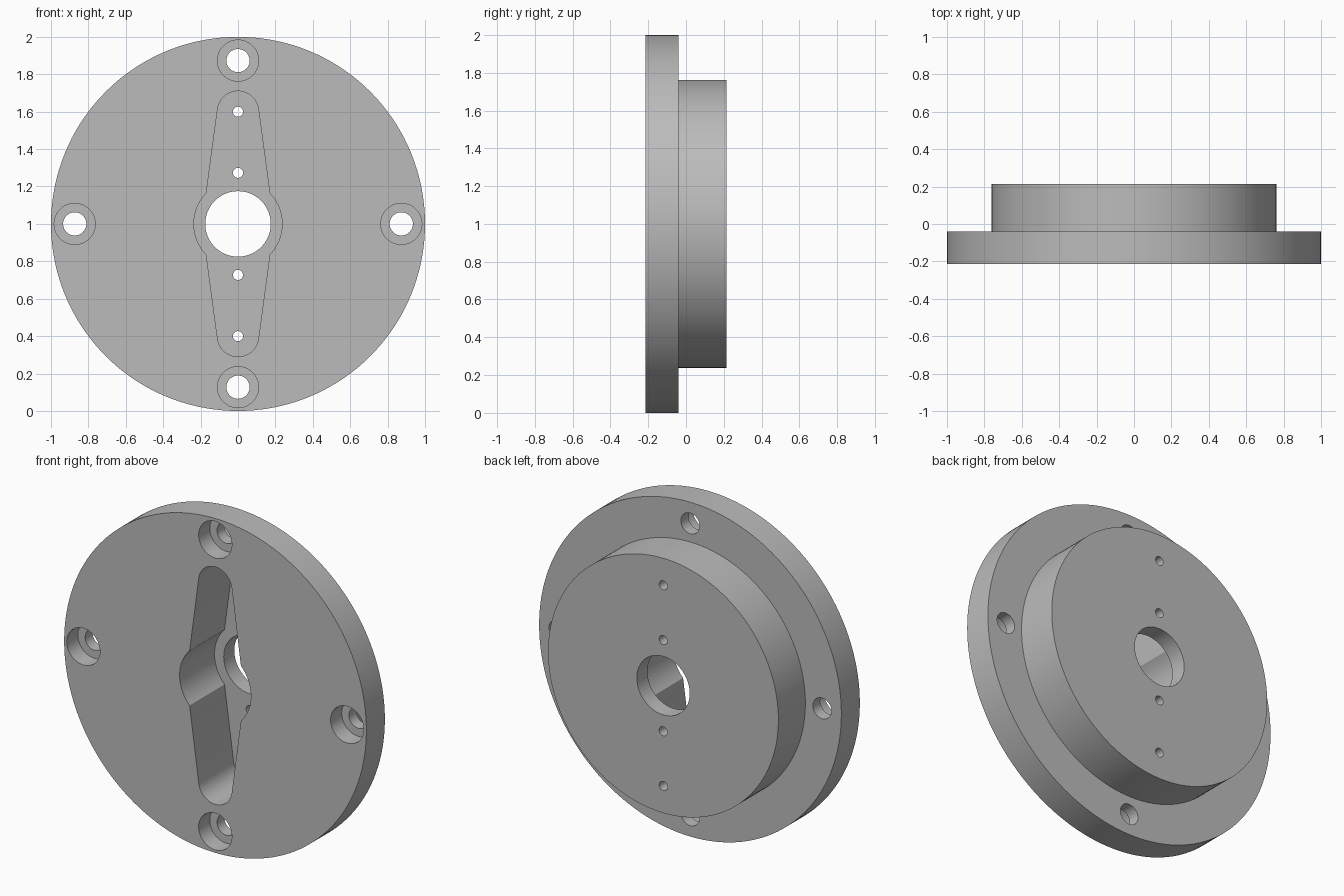
import bpy
import bmesh
from math import sin, cos, pi, radians

if "Cube" in bpy.data.objects:
    bpy.data.objects.remove(bpy.data.objects["Cube"], do_unlink=True)

FRONT, STEP, BACK = -0.215, -0.04, 0.215
FLOOR = 0.115          # bottom of the arm pocket
BORE_FLOOR = -0.11     # bottom of the screw counterbores

metal = bpy.data.materials.new("grey metal")
metal.use_nodes = True
GREY = (0.5, 0.5, 0.5, 1)
metal.diffuse_color = GREY
metal.node_tree.nodes["Principled BSDF"].inputs["Base Color"].default_value = GREY


def arc(x, z, r, start=0, end=2 * pi, n=48):
    """Points along an arc; a full circle leaves out the repeated end point."""
    full = end - start > 2 * pi - 0.001
    steps = n if full else n - 1
    return [(x + r * cos(start + (end - start) * i / steps),
             z + r * sin(start + (end - start) * i / steps)) for i in range(n)]


def stack(name, sections):
    """Solid through matching (outline, y) sections, capped at both ends."""
    bm = bmesh.new()
    rings = [[bm.verts.new((x, y, z)) for x, z in pts] for pts, y in sections]
    for a, b in zip(rings, rings[1:]):
        for i in range(len(a)):
            j = (i + 1) % len(a)
            bm.faces.new((a[i], a[j], b[j], b[i]))
    bm.faces.new(rings[0][::-1])
    bm.faces.new(rings[-1])
    bmesh.ops.recalc_face_normals(bm, faces=bm.faces[:])
    mesh = bpy.data.meshes.new(name)
    bm.to_mesh(mesh)
    bm.free()
    obj = bpy.data.objects.new(name, mesh)
    bpy.context.collection.objects.link(obj)
    mesh.materials.append(metal)
    return obj


def cut(body, outline, y0, y1):
    """Cut a prism with the given front outline out of the body."""
    cutter = stack("cutter", [(outline, y0), (outline, y1)])
    cutter.hide_render = True
    mod = body.modifiers.new("cut", "BOOLEAN")
    mod.operation, mod.solver, mod.object = "DIFFERENCE", "EXACT", cutter
    bpy.context.view_layer.objects.active = body
    bpy.ops.object.modifier_apply(modifier=mod.name)
    bpy.data.objects.remove(cutter, do_unlink=True)


# Flange disc with a smaller round boss behind it
rim, boss = arc(0, 1, 1.0, n=144), arc(0, 1, 0.762, n=144)
body = stack("flanged_plate", [(rim, FRONT), (rim, STEP), (boss, STEP), (boss, BACK)])

# Pocket: two tapered arms with round ends, widened by a round hub
tilt = radians(8)
waist = [(-0.17, 1.165), (-0.17, 0.835)]
upper = arc(0, 1.6, 0.11, tilt, pi - tilt, 25)
lower = arc(0, 0.4, 0.11, pi + tilt, 2 * pi - tilt, 25)
hub_left = arc(0, 1, 0.236, radians(136), radians(224), 25)
hub_right = arc(0, 1, 0.236, radians(-44), radians(44), 25)
cut(body, upper + hub_left + lower + hub_right, FRONT - 0.1, FLOOR)

# Centre hole and four small pin holes through the pocket floor
cut(body, arc(0, 1, 0.175, n=72), FRONT - 0.1, BACK + 0.1)
for offset in (-0.6, -0.273, 0.273, 0.6):
    cut(body, arc(0, 1 + offset, 0.027, n=32), FRONT - 0.1, BACK + 0.1)

# Four counterbored screw holes around the rim
for quarter in range(4):
    x = 0.873 * cos(quarter * pi / 2)
    z = 1 + 0.873 * sin(quarter * pi / 2)
    cut(body, arc(x, z, 0.11), FRONT - 0.1, BORE_FLOOR)
    cut(body, arc(x, z, 0.062), FRONT - 0.1, STEP + 0.03)

# Smooth round walls, crisp edges
bpy.ops.object.select_all(action="DESELECT")
body.select_set(True)
bpy.context.view_layer.objects.active = body
bpy.ops.object.shade_smooth_by_angle(angle=radians(30))
